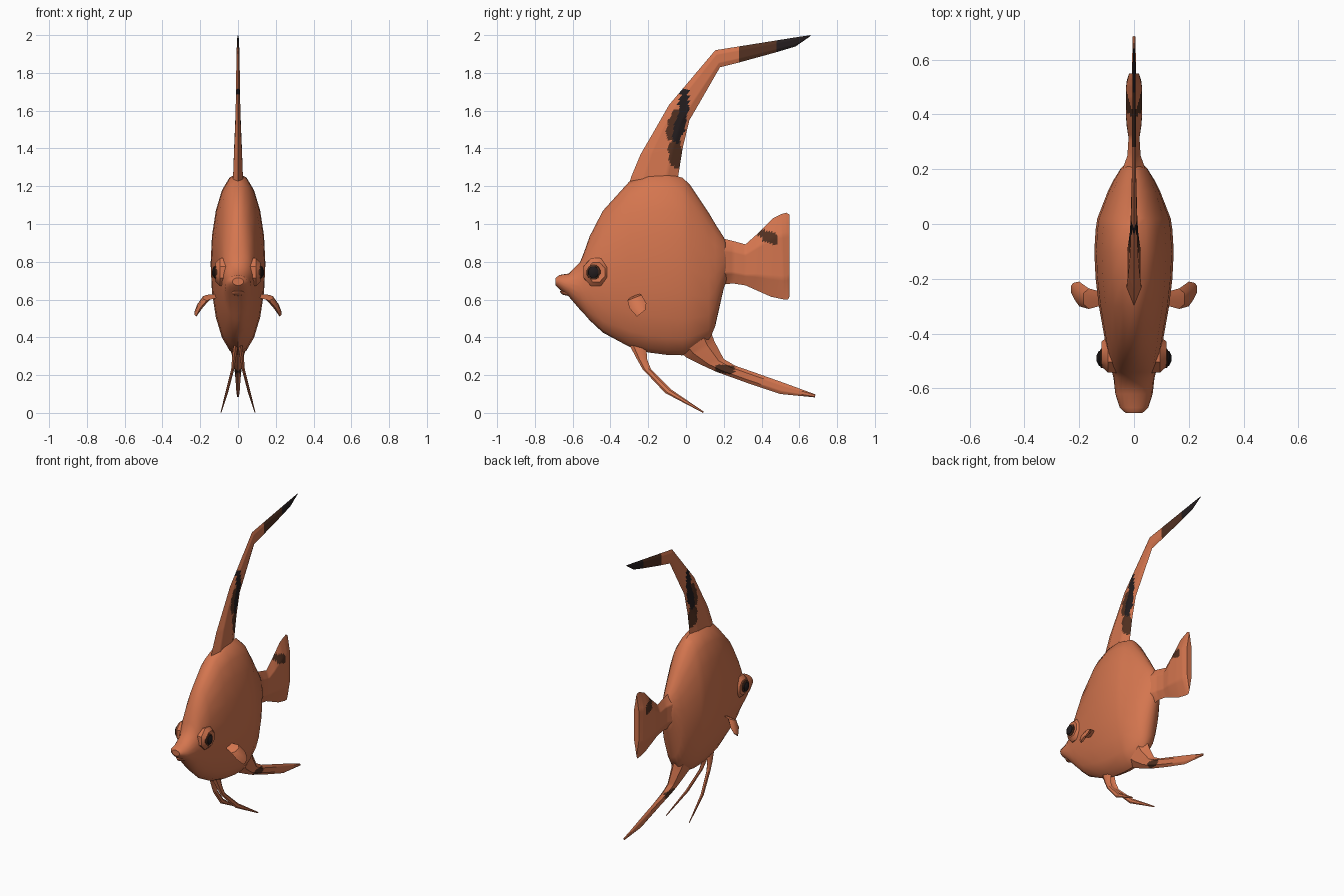
import bpy, bmesh, math
from mathutils import Vector


def material(name, colour):
    m = bpy.data.materials.new(name)
    m.diffuse_color = (*colour, 1)
    return m


ORANGE = material("orange", (0.66, 0.18, 0.078))
BROWN = material("dark brown", (0.085, 0.03, 0.015))
BLACK = material("black", (0.017, 0.012, 0.013))


def loft(name, rings, paint=None, angle=35):
    """Skin closed rings of points; paint(centre) gives a material index."""
    bm = bmesh.new()
    loops = [[bm.verts.new(p) for p in ring] for ring in rings]
    for a, b in zip(loops, loops[1:]):
        for i in range(len(a)):
            j = (i + 1) % len(a)
            bm.faces.new((a[i], a[j], b[j], b[i]))
    bm.faces.new(loops[0])
    bm.faces.new(loops[-1])
    bmesh.ops.recalc_face_normals(bm, faces=bm.faces)
    if paint:
        for f in bm.faces:
            f.material_index = paint(f.calc_center_median())
    me = bpy.data.meshes.new(name)
    bm.to_mesh(me)
    bm.free()
    for m in (ORANGE, BROWN, BLACK):
        me.materials.append(m)
    ob = bpy.data.objects.new(name, me)
    bpy.context.collection.objects.link(ob)
    bpy.ops.object.select_all(action='DESELECT')
    ob.select_set(True)
    bpy.context.view_layer.objects.active = ob
    bpy.ops.object.shade_smooth_by_angle(angle=math.radians(angle))
    return ob


def fin(name, stations, steps=1, across=6, paint=None, side=1):
    """Stations: x centre, half thickness, leading (y, z), trailing (y, z)."""
    rows = []
    for a, b in zip(stations, stations[1:]):
        for k in range(steps):
            t = k / steps
            rows.append([p + (q - p) * t for p, q in zip(a, b)])
    rows.append(stations[-1])
    rings = []
    for x, th, y0, z0, y1, z1 in rows:
        def point(k, s):
            u = k / across
            w = th * min(1, 4 * min(u, 1 - u))
            return (side * (x + s * w), y0 + (y1 - y0) * u, z0 + (z1 - z0) * u)
        rings.append([point(k, 1) for k in range(across + 1)]
                     + [point(k, -1) for k in range(across - 1, 0, -1)])
    return loft(name, rings, paint)


def blob(c, y, z, ry, rz, lean=0.0):
    """Ragged leaning ellipse test in the side plane."""
    dy, dz = c.y - y - lean * (c.z - z), c.z - z
    return (dy / ry) ** 2 + (dz / rz) ** 2 < 1 + 0.2 * math.sin(90 * c.z + 60 * c.y)


# Body: y, top z, bottom z, half width
profile = [
    (-0.69, 0.715, 0.675, 0.03), (-0.67, 0.73, 0.655, 0.052),
    (-0.62, 0.738, 0.615, 0.068), (-0.56, 0.80, 0.545, 0.075),
    (-0.54, 0.85, 0.525, 0.08), (-0.51, 0.935, 0.49, 0.088),
    (-0.44, 1.07, 0.425, 0.103), (-0.30, 1.225, 0.35, 0.128),
    (-0.20, 1.265, 0.32, 0.14), (-0.10, 1.27, 0.307, 0.145),
    (-0.02, 1.245, 0.305, 0.14), (0.02, 1.21, 0.315, 0.134),
    (0.12, 1.06, 0.375, 0.095), (0.155, 1.0, 0.46, 0.078),
    (0.20, 0.93, 0.66, 0.05), (0.215, 0.89, 0.70, 0.035)]
rings = []
for y, top, bot, w in profile:
    c, h = (top + bot) / 2, (top - bot) / 2
    rings.append([(w * math.sin(i * math.pi / 10), y, c + h * math.cos(i * math.pi / 10))
                  for i in range(20)])
loft("body", rings, angle=40)

# Lips
for name, z, y0, w in (("upper_lip", 0.69, -0.645, 0.05), ("lower_lip", 0.642, -0.628, 0.045)):
    lip = []
    for k in range(7):
        x = -1 + k / 3
        r = 0.022 * math.sqrt(max(0.08, 1 - x * x))
        y = y0 + 0.03 * x * x
        lip.append([(w * x, y + 1.8 * r * math.cos(a * math.pi / 4),
                     z + r * math.sin(a * math.pi / 4)) for a in range(8)])
    loft(name, lip, angle=50)


# Tail
def tail_paint(c):
    return 1 if blob(c, 0.44, 0.93, 0.045, 0.04, -0.6) or blob(c, 0.40, 0.96, 0.02, 0.02) else 0


fin("tail_fin", [
    (0, 0.045, 0.19, 0.925, 0.19, 0.68), (0, 0.024, 0.25, 0.91, 0.25, 0.685),
    (0, 0.02, 0.315, 0.892, 0.315, 0.675), (0, 0.028, 0.38, 0.95, 0.36, 0.655),
    (0, 0.03, 0.46, 1.03, 0.45, 0.615), (0, 0.028, 0.505, 1.052, 0.52, 0.60),
    (0, 0.022, 0.53, 1.06, 0.54, 0.60), (0, 0.018, 0.549, 1.05, 0.549, 0.62)],
    steps=6, across=32, paint=tail_paint)


# Dorsal fin
def dorsal_paint(c):
    if c.y > 0.28:
        return 2 if c.y > 0.48 else 1
    if blob(c, -0.01, 1.635, 0.028, 0.075) or blob(c, -0.035, 1.51, 0.03, 0.08, 0.2):
        return 2
    if blob(c, -0.06, 1.52, 0.04, 0.09, 0.2) or blob(c, -0.055, 1.37, 0.04, 0.08, -0.1):
        return 1
    return 0


fin("dorsal_fin", [
    (0, 0.03, -0.31, 1.18, -0.05, 1.18), (0, 0.026, -0.29, 1.25, -0.042, 1.25),
    (0, 0.021, -0.24, 1.37, -0.018, 1.40), (0, 0.015, -0.17, 1.49, 0.018, 1.55),
    (0, 0.012, -0.09, 1.63, 0.065, 1.63), (0, 0.008, 0.155, 1.92, 0.18, 1.83),
    (0, 0.007, 0.28, 1.94, 0.28, 1.855), (0, 0.006, 0.48, 1.972, 0.48, 1.91),
    (0, 0.005, 0.58, 1.988, 0.58, 1.94), (0, 0.002, 0.66, 2.0, 0.655, 1.992)],
    steps=10, across=24, paint=dorsal_paint)


# Anal fin
def anal_paint(c):
    return 1 if blob(c, 0.205, 0.232, 0.06, 0.025) and abs(c.z - 0.31 + 0.38 * c.y) < 0.04 else 0


fin("anal_fin", [
    (0, 0.05, -0.03, 0.32, 0.12, 0.46), (0, 0.035, 0.0, 0.295, 0.15, 0.38),
    (0, 0.022, 0.09, 0.25, 0.20, 0.285), (0, 0.018, 0.16, 0.218, 0.26, 0.25),
    (0, 0.013, 0.32, 0.16, 0.36, 0.215), (0, 0.009, 0.50, 0.10, 0.51, 0.162),
    (0, 0.005, 0.683, 0.082, 0.685, 0.098)],
    steps=8, across=12, paint=anal_paint)

for s, tag in ((1, "right"), (-1, "left")):
    # Trailing belly filaments
    fin(tag + "_pelvic_fin", [
        (0.012, 0.012, -0.30, 0.36, -0.21, 0.34), (0.022, 0.010, -0.26, 0.285, -0.205, 0.28),
        (0.028, 0.008, -0.23, 0.232, -0.185, 0.23), (0.058, 0.006, -0.11, 0.105, -0.08, 0.125),
        (0.09, 0.002, 0.09, 0.0, 0.095, 0.006)], across=4, side=s)
    # Side fins
    fin(tag + "_pectoral_fin", [
        (0.11, 0.022, -0.295, 0.61, -0.25, 0.63), (0.165, 0.02, -0.31, 0.595, -0.235, 0.625),
        (0.20, 0.016, -0.30, 0.555, -0.21, 0.58), (0.222, 0.008, -0.26, 0.51, -0.215, 0.545)],
        across=4, side=s)
    # Eyes: raised socket, iris and pupil as nested octagonal domes
    for part, rows, mat, n in (
            ("eye_socket", ((0.06, 0.082), (0.095, 0.08), (0.118, 0.055), (0.115, 0.04)), 0, 8),
            ("iris", ((0.10, 0.043), (0.12, 0.041), (0.125, 0.03)), 1, 12),
            ("pupil", ((0.115, 0.034), (0.128, 0.031), (0.136, 0.014)), 2, 12)):
        cy = -0.475 if mat == 0 else -0.49
        eye = [[(s * x, cy + r * 0.9 * math.cos((k + 0.5) * math.tau / n),
                 0.745 + r * math.sin((k + 0.5) * math.tau / n)) for k in range(n)]
               for x, r in rows]
        loft(tag + "_" + part, eye, paint=lambda c, m=mat: m)
